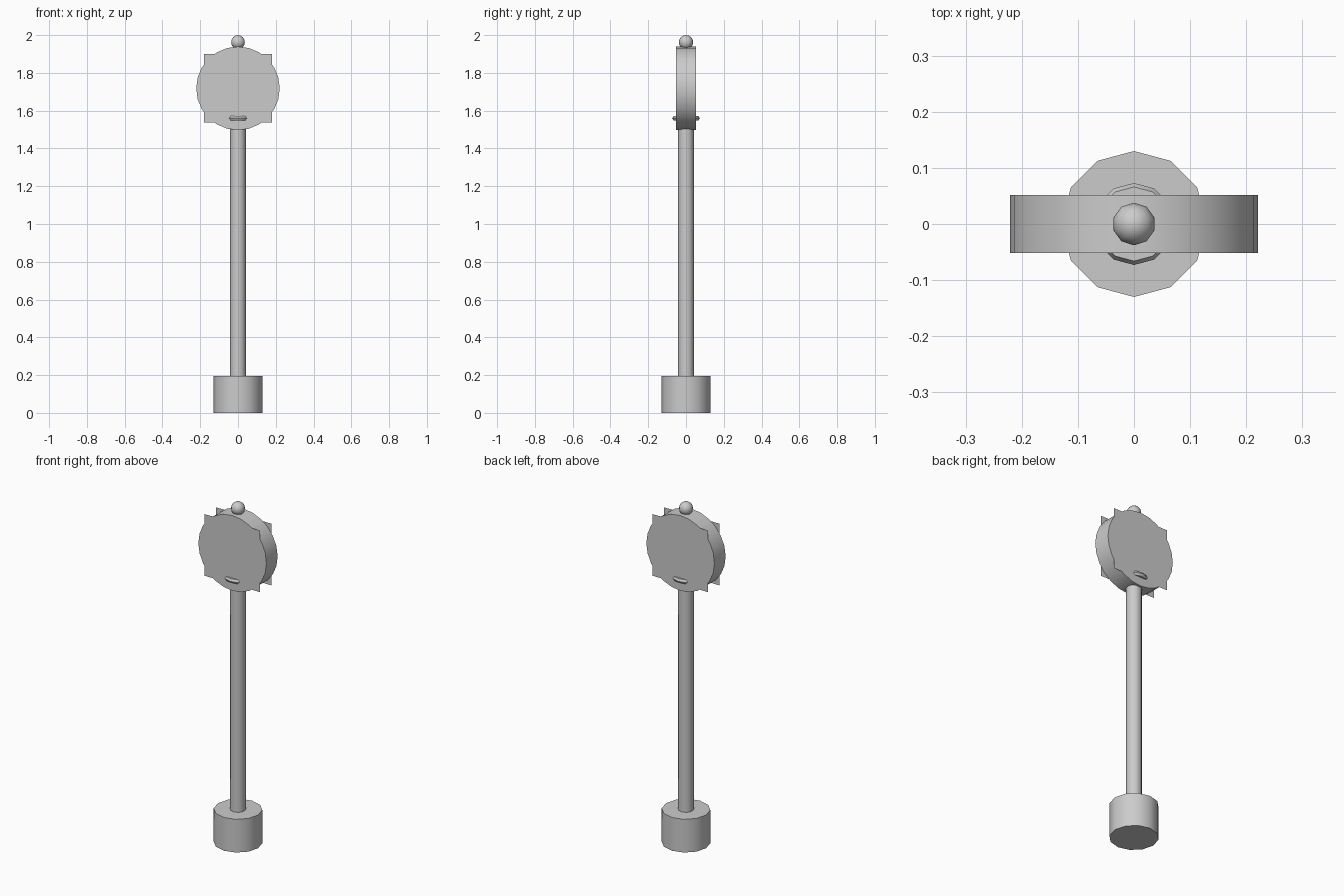
import bpy
import math

if "Cube" in bpy.data.objects:
    bpy.data.objects.remove(bpy.data.objects["Cube"], do_unlink=True)

grey = bpy.data.materials.new("plain_grey")
grey.use_nodes = True
colour = (0.6, 0.6, 0.6, 1)
grey.diffuse_color = colour
grey.node_tree.nodes["Principled BSDF"].inputs["Base Color"].default_value = colour


def finish(name, smooth=True):
    """Name the active object, colour it and smooth its shallow edges."""
    obj = bpy.context.object
    obj.name = name
    obj.data.materials.append(grey)
    if smooth:
        bpy.ops.object.shade_smooth_by_angle(angle=math.radians(40))
    return obj


def cylinder(name, sides, radius, depth, z, tilt=0):
    bpy.ops.mesh.primitive_cylinder_add(vertices=sides, radius=radius, depth=depth,
                                        location=(0, 0, z), rotation=(tilt, 0, 0))
    return finish(name)


# Base drum and pole
cylinder("base", 12, 0.13, 0.195, 0.0975)
cylinder("pole", 12, 0.042, 1.36, 0.87)

# Upright round head, with a square panel on each face
HEAD_Z = 1.718
cylinder("head_disc", 24, 0.221, 0.104, HEAD_Z, math.pi / 2)
for side, name in ((-1, "front_panel"), (1, "back_panel")):
    bpy.ops.mesh.primitive_plane_add(size=0.362, location=(0, side * 0.0525, HEAD_Z),
                                     rotation=(-side * math.pi / 2, 0, 0))
    finish(name, smooth=False)

# Collar ring poking through the head
bpy.ops.mesh.primitive_torus_add(major_segments=12, minor_segments=6, major_radius=0.059,
                                 minor_radius=0.014, location=(0, 0, 1.56),
                                 rotation=(0, 0, math.pi / 2))
finish("collar_ring")

# Ball finial
bpy.ops.mesh.primitive_uv_sphere_add(segments=10, ring_count=8, radius=0.038,
                                     location=(0, 0, 1.962))
finish("finial_ball").data.shade_smooth()
